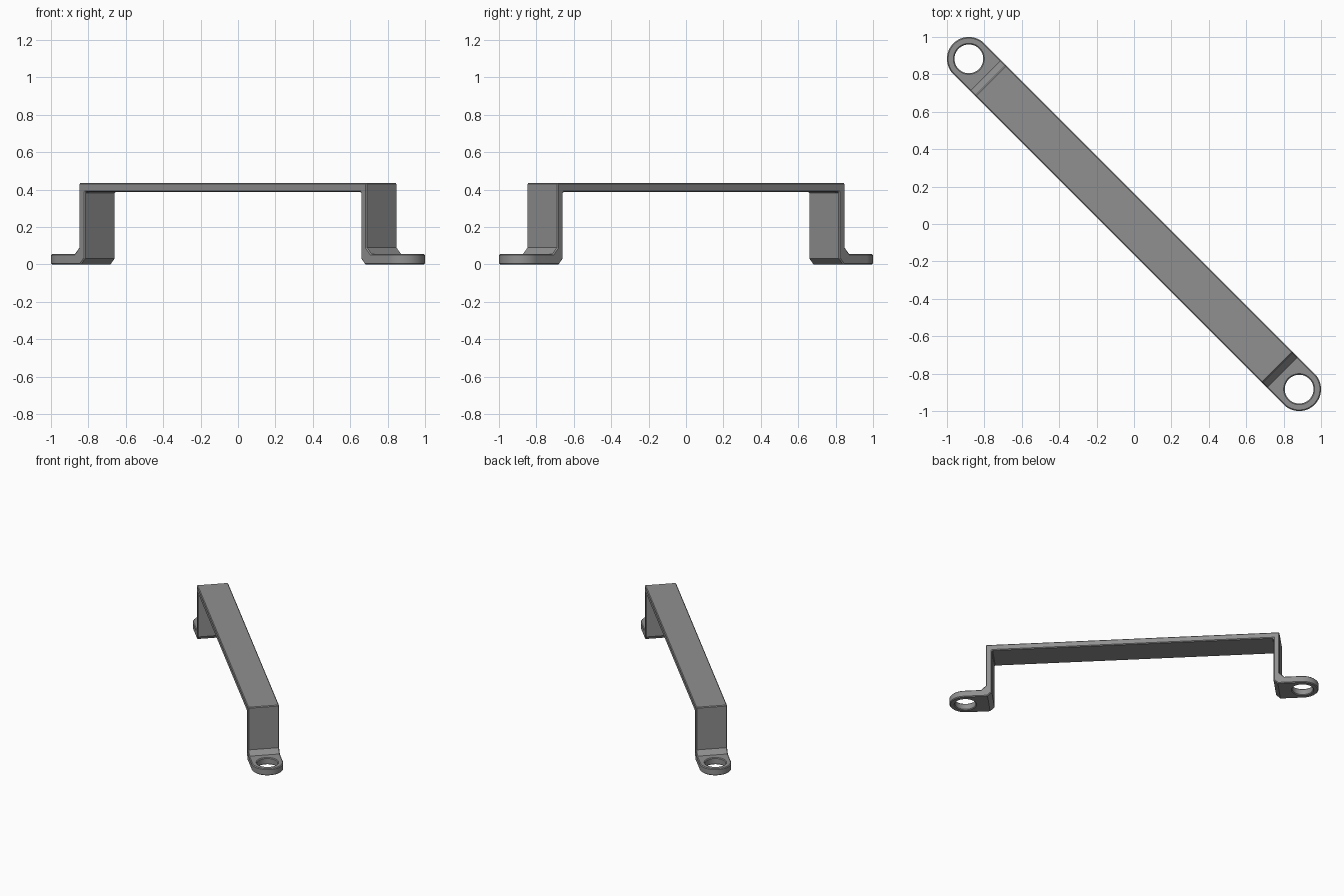
import bpy, bmesh, math
from mathutils import Matrix

if "Cube" in bpy.data.objects:
    bpy.data.objects.remove(bpy.data.objects["Cube"])

R, HOLE = 0.117, 0.077         # half width of the strap, radius of the screw holes
END = 0.883 * math.sqrt(2)     # distance of the hole centres from the middle
TURN = Matrix.Rotation(math.radians(-45), 4, 'Z')

grey = bpy.data.materials.new("grey metal")
grey.diffuse_color = (0.28, 0.28, 0.28, 1)
grey.use_nodes = True
grey.node_tree.nodes["Principled BSDF"].inputs["Base Color"].default_value = grey.diffuse_color


def prism(name, points, direction):
    """Extrude a flat outline along a direction and turn it onto the diagonal."""
    bm = bmesh.new()
    face = bm.faces.new([bm.verts.new(p) for p in points])
    out = bmesh.ops.extrude_face_region(bm, geom=[face])
    verts = [v for v in out["geom"] if isinstance(v, bmesh.types.BMVert)]
    bmesh.ops.translate(bm, verts=verts, vec=direction)
    bmesh.ops.recalc_face_normals(bm, faces=bm.faces)
    bm.transform(TURN)
    mesh = bpy.data.meshes.new(name)
    bm.to_mesh(mesh)
    bm.free()
    mesh.materials.append(grey)
    obj = bpy.data.objects.new(name, mesh)
    bpy.context.collection.objects.link(obj)
    return obj


def arc(cx, r, start, sweep, n):
    return [(cx + r * math.cos(start + sweep * i / n),
             r * math.sin(start + sweep * i / n), -0.2) for i in range(n + 1)]


# Side profile: bar, posts with chamfered bends, and feet
upper = [(1.087, 0.435), (1.087, 0.09), (1.122, 0.055), (1.5, 0.055)]
lower = [(1.5, 0), (1.075, 0), (1.043, 0.032), (1.043, 0.387)]
half = upper + lower
profile = half + [(-x, z) for x, z in reversed(half)]
handle = prism("bracket_handle", [(x, -0.25, z) for x, z in profile], (0, 0.5, 0))

# Rounded outline and the two screw holes
outline = arc(END, R, -math.pi / 2, math.pi, 32) + arc(-END, R, math.pi / 2, math.pi, 32)
cutters = [(prism("outline_cutter", outline, (0, 0, 1)), 'INTERSECT')]
for s in (-1, 1):
    ring = arc(s * END, HOLE, 0, 2 * math.pi, 48)[:-1]
    cutters.append((prism("hole_cutter", ring, (0, 0, 1)), 'DIFFERENCE'))
for cutter, operation in cutters:
    cutter.hide_render = True
    mod = handle.modifiers.new("cut", 'BOOLEAN')
    mod.object, mod.operation, mod.solver = cutter, operation, 'EXACT'

# Slightly broken edges
bevel = handle.modifiers.new("edges", 'BEVEL')
bevel.width, bevel.segments = 0.006, 1
bevel.limit_method, bevel.angle_limit = 'ANGLE', math.radians(50)

# Bake the modifiers and remove the cutters
bpy.context.view_layer.update()
graph = bpy.context.evaluated_depsgraph_get()
baked = bpy.data.meshes.new_from_object(handle.evaluated_get(graph))
handle.modifiers.clear()
handle.data = baked
for cutter, _ in cutters:
    bpy.data.objects.remove(cutter)

bpy.context.view_layer.objects.active = handle
handle.select_set(True)
bpy.ops.object.shade_smooth_by_angle(angle=math.radians(25))
